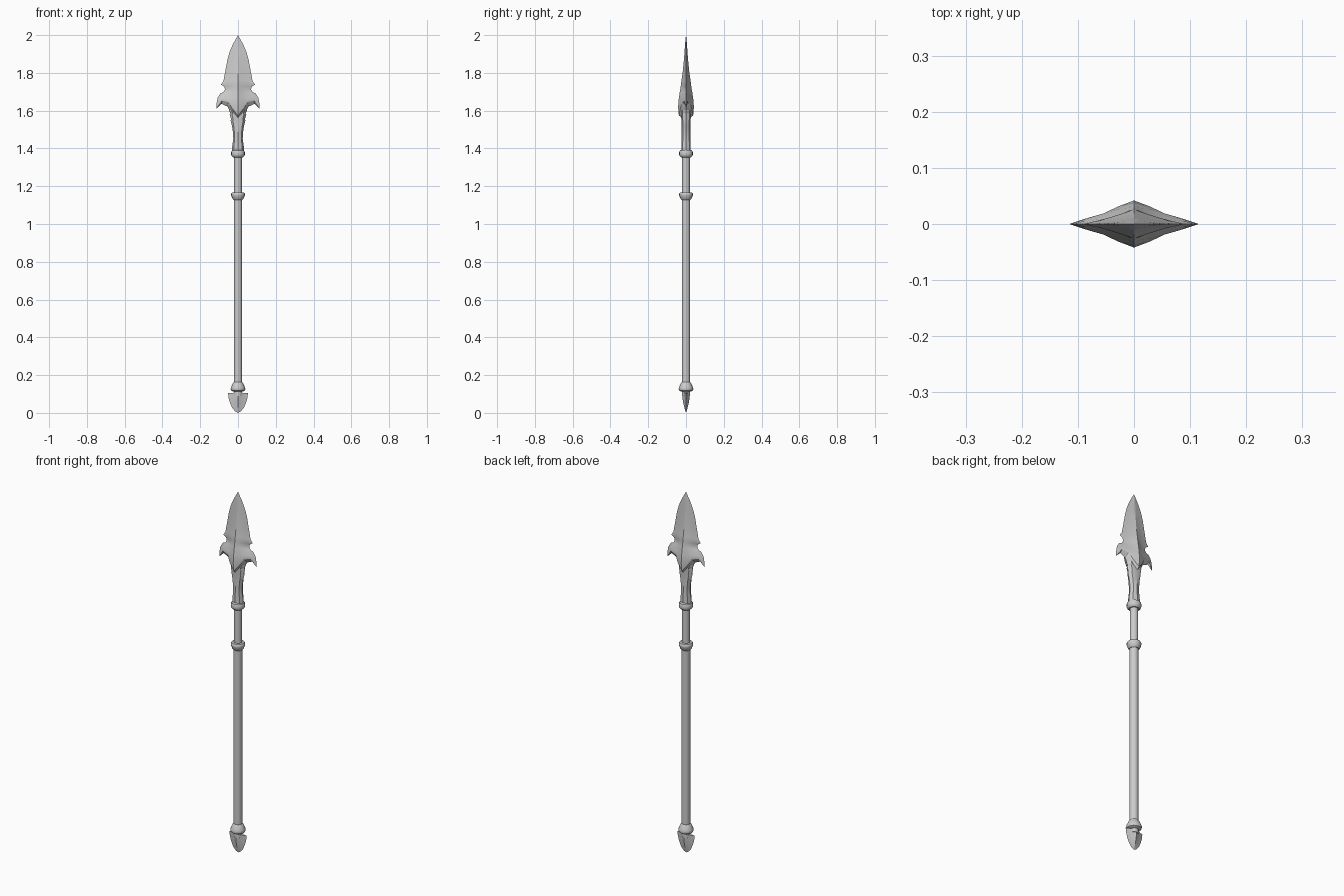
import bpy, bmesh, math


def finish(name, bm, angle):
    bmesh.ops.remove_doubles(bm, verts=bm.verts, dist=0.0004)
    bmesh.ops.dissolve_degenerate(bm, edges=bm.edges, dist=0.0001)
    bmesh.ops.recalc_face_normals(bm, faces=bm.faces)
    me = bpy.data.meshes.new(name)
    bm.to_mesh(me)
    bm.free()
    ob = bpy.data.objects.new(name, me)
    bpy.context.collection.objects.link(ob)
    bpy.ops.object.select_all(action='DESELECT')
    ob.select_set(True)
    bpy.context.view_layer.objects.active = ob
    bpy.ops.object.shade_smooth_by_angle(angle=math.radians(angle))
    return ob


def loft(name, rows, n, angle=35):
    """Stack of elliptical rings (rx, ry, z), capped at both ends."""
    bm = bmesh.new()
    rings = [[bm.verts.new((rx * math.cos(2 * math.pi * i / n),
                            ry * math.sin(2 * math.pi * i / n), z))
              for i in range(n)] for rx, ry, z in rows]
    for a, b in zip(rings, rings[1:]):
        for i in range(n):
            j = (i + 1) % n
            bm.faces.new((a[i], a[j], b[j], b[i]))
    bm.faces.new(rings[0])
    bm.faces.new(rings[-1])
    return finish(name, bm, angle)


def four_way(name, grid, angle=25):
    """Mirror a quarter grid of points across x and y."""
    bm = bmesh.new()
    for sx in (1, -1):
        for sy in (1, -1):
            vs = [[bm.verts.new((x * sx, y * sy, z)) for x, y, z in row] for row in grid]
            for a, b in zip(vs, vs[1:]):
                for i in range(len(a) - 1):
                    bm.faces.new((a[i], a[i + 1], b[i + 1], b[i]))
    return finish(name, bm, angle)


T = (0, 0.25, 0.5, 0.75, 1)
F = (1, 0.7, 0.43, 0.2, 0)    # hollow-ground section


def blade_row(zr, d, xe, ze):
    return [(xe * t, d * f, zr + (ze - zr) * t) for t, f in zip(T, F)]


# Spear blade: ridge height, ridge depth, edge x, edge z
rows = [(2.0, 0, 0, 2.0), (1.975, .003, .014, 1.975), (1.95, .005, .028, 1.95),
        (1.91, .008, .045, 1.91), (1.87, .011, .056, 1.87), (1.80, .018, .069, 1.80),
        (1.76, .024, .077, 1.757), (1.745, .026, .090, 1.738), (1.73, .028, .073, 1.727),
        (1.715, .030, .069, 1.712), (1.70, .033, .078, 1.697), (1.685, .035, .093, 1.692),
        (1.665, .038, .108, 1.668)]
grid = [blade_row(*r) for r in rows]
grid.append([(0, .042, 1.62), (.029, .031, 1.635), (.054, .019, 1.66),
             (.084, .010, 1.662), (.113, 0, 1.64)])
# Arched lower edge of the barbs, then the sloping underside
grid.append([(0, .038, 1.575), (.033, .029, 1.615), (.05, .019, 1.645),
             (.085, .010, 1.653), (.115, 0, 1.61)])
grid.append([(0, 0, 1.54), (.045, 0, 1.60), (.056, 0, 1.622),
             (.088, 0, 1.636), (.115, 0, 1.61)])
four_way("spear_blade", grid)

# Socket with notched shoulders
loft("blade_socket", [
    (.031, .025, 1.38), (.031, .025, 1.41), (.025, .024, 1.45), (.026, .024, 1.48),
    (.032, .024, 1.52), (.039, .024, 1.548), (.036, .025, 1.555), (.044, .026, 1.578),
    (.040, .027, 1.586), (.048, .028, 1.603), (.040, .026, 1.63), (.015, .012, 1.66)], 8)

# Shaft and thinner upper grip
loft("shaft", [(.022, .022, .09), (.022, .022, 1.14)], 12)
loft("upper_shaft", [(.021, .021, 1.14), (.021, .021, 1.40)], 12)

# Collars
loft("upper_collar", [(.026, .026, 1.353), (.034, .034, 1.36), (.036, .036, 1.367),
                      (.036, .036, 1.38), (.033, .033, 1.388), (.025, .025, 1.392)], 16)
loft("middle_collar", [(.024, .024, 1.128), (.029, .029, 1.133), (.036, .036, 1.152),
                       (.036, .036, 1.161), (.032, .032, 1.167), (.022, .022, 1.168)], 16)
loft("lower_collar", [(.026, .026, .112), (.036, .036, .118), (.039, .039, .126),
                      (.037, .037, .135), (.028, .028, .155), (.022, .022, .163)], 16)

# Flattened butt spike
butt = [(0, 0, 0, 0), (.012, .004, .015, .008), (.03, .009, .031, .027),
        (.055, .015, .043, .055), (.08, .019, .05, .08), (.108, .021, .053, .105)]
grid = [blade_row(*r) for r in butt]
grid.append([(x, 0, z) for x, y, z in grid[-1]])
four_way("butt_spike", grid)
